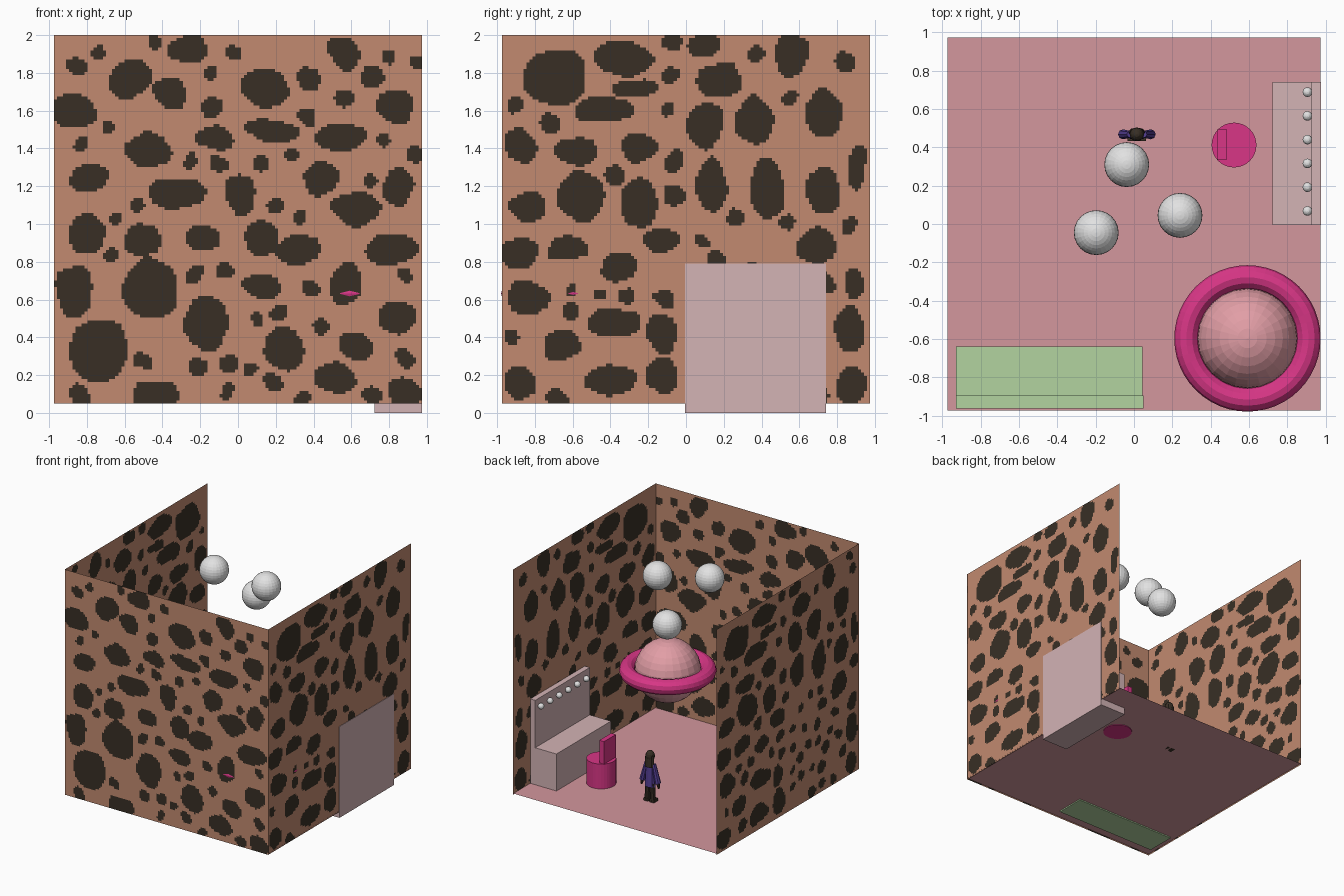
import bpy, bmesh, math, random
from mathutils import Matrix, Vector, noise

if "Cube" in bpy.data.objects:
    bpy.data.objects.remove(bpy.data.objects["Cube"])

random.seed(4)


def material(name, r, g, b):
    m = bpy.data.materials.new(name)
    lin = [((c / 255 + 0.055) / 1.055) ** 2.4 for c in (r, g, b)]
    m.diffuse_color = (*lin, 1)
    m.use_nodes = True
    m.node_tree.nodes["Principled BSDF"].inputs["Base Color"].default_value = m.diffuse_color
    return m


TAN = material("tan wall", 194, 138, 112)
DARK = material("dark brown", 56, 47, 37)
ROSE = material("rose floor", 211, 151, 157)
MAUVE = material("pale mauve", 211, 179, 181)
GREEN = material("soft green", 178, 212, 160)
MAGENTA = material("magenta", 216, 54, 134)
PINK = material("pink shell", 226, 158, 166)
WHITE = material("lamp white", 226, 226, 226)
PURPLE = material("purple cloth", 84, 62, 146)


def finish(name, bm, *mats):
    me = bpy.data.meshes.new(name)
    bm.to_mesh(me)
    bm.free()
    for m in mats:
        me.materials.append(m)
    ob = bpy.data.objects.new(name, me)
    bpy.context.collection.objects.link(ob)
    return ob


def box(name, lo, hi, mat):
    lo, hi = Vector(lo), Vector(hi)
    bm = bmesh.new()
    bmesh.ops.create_cube(bm, size=1, matrix=Matrix.Translation((lo + hi) / 2)
                          @ Matrix.Diagonal((*(hi - lo), 1)))
    return finish(name, bm, mat)


def ball(name, centre, radius, mat, scale=(1, 1, 1), seg=24, rings=16):
    bm = bmesh.new()
    bmesh.ops.create_uvsphere(bm, u_segments=seg, v_segments=rings, radius=radius,
                              matrix=Matrix.Translation(centre) @ Matrix.Diagonal((*scale, 1)))
    return finish(name, bm, mat)


def rod(name, a, b, r1, r2, mat, sides=8, flat=1.0):
    """Tapered cylinder from a to b, optionally flattened in depth."""
    a, b = Vector(a), Vector(b)
    turn = (b - a).to_track_quat('Z', 'Y').to_matrix().to_4x4()
    bm = bmesh.new()
    bmesh.ops.create_cone(bm, cap_ends=True, segments=sides, radius1=r1, radius2=r2,
                          depth=(b - a).length,
                          matrix=Matrix.Translation((a + b) / 2) @ turn)
    mid = (a.y + b.y) / 2
    for v in bm.verts:
        v.co.y = mid + (v.co.y - mid) * flat
    return finish(name, bm, mat)


# Main leopard spots: across, height, half width, half height
FRONT_SPOTS = [
    (-.57, 1.77, .13, .10), (-.26, 1.93, .10, .06), (.14, 1.72, .13, .11), (.57, 1.90, .09, .09),
    (-.86, 1.60, .12, .08), (-.36, 1.68, .09, .09), (-.48, 1.39, .12, .09), (-.12, 1.46, .10, .07),
    (.17, 1.49, .14, .05), (.84, 1.62, .10, .11), (.54, 1.47, .14, .07), (-.79, 1.24, .11, .07),
    (-.32, 1.16, .15, .08), (.01, 1.15, .07, .11), (.44, 1.24, .10, .09), (.63, 1.08, .13, .08),
    (.84, 1.20, .08, .10), (-.80, .95, .10, .10), (-.51, .91, .10, .09), (-.18, .92, .09, .07),
    (.13, .93, .09, .09), (.32, .87, .12, .08), (.82, .86, .14, .09), (-.46, .66, .15, .16),
    (-.87, .65, .09, .14), (-.17, .48, .12, .15), (.57, .68, .09, .11), (-.74, .33, .16, .17),
    (.25, .34, .12, .11), (.12, .67, .10, .07), (.62, .36, .10, .08), (.52, .18, .12, .08),
    (.84, .50, .10, .09), (-.44, .10, .12, .07), (.88, .12, .09, .08)]
SIDE_SPOTS = [
    (-.70, 1.78, .17, .15), (-.33, 1.88, .17, .09), (-.44, 1.60, .16, .08), (-.27, 1.72, .12, .05),
    (.18, 1.77, .12, .09), (.56, 1.88, .08, .11), (.10, 1.94, .08, .06), (.73, 1.59, .10, .13),
    (.36, 1.54, .10, .13), (.10, 1.52, .10, .13), (-.88, 1.40, .09, .09), (-.58, 1.38, .12, .07),
    (-.25, 1.40, .10, .08), (-.56, 1.15, .13, .14), (-.84, 1.10, .11, .08), (-.25, 1.12, .09, .13),
    (.13, 1.22, .08, .14), (.43, 1.19, .08, .16), (.73, 1.18, .09, .12), (.91, 1.30, .05, .12),
    (-.88, .85, .10, .09), (-.62, .86, .11, .07), (-.13, .92, .10, .07), (.70, .88, .11, .10),
    (-.36, .78, .10, .07), (-.83, .60, .11, .10), (-.37, .48, .14, .08), (-.66, .36, .10, .09),
    (-.13, .42, .07, .10), (-.40, .18, .14, .08), (-.12, .20, .09, .11), (.87, .45, .08, .12),
    (-.88, .15, .09, .09), (.89, .68, .06, .08), (.87, .15, .08, .10)]


def spotted_wall(name, origin, across, spots, cells=120):
    """Upright sheet whose cells turn dark inside wobbly ellipses."""
    spots = list(spots)
    for _ in range(500):  # small spots fill the gaps
        u, z, r = random.uniform(-.95, .95), random.uniform(.08, 1.97), random.uniform(.035, .06)
        if all(math.hypot((u - a) / (c + r + .03), (z - b) / (d + r + .03)) > 1
               for a, b, c, d in spots):
            spots.append((u, z, r, r))
    bm = bmesh.new()
    bmesh.ops.create_grid(bm, x_segments=cells, y_segments=cells, size=.975,
                          matrix=Matrix.Translation((0, 1.025, 0)))
    for f in bm.faces:
        c = f.calc_center_median()
        w = noise.noise_vector(c * 7 + Vector(origin) * 5) * .03
        u, z = c.x + w.x, c.y + w.y
        f.material_index = int(any(((u - a) / p) ** 2 + ((z - b) / q) ** 2 < 1
                                   for a, b, p, q in spots))
    for v in bm.verts:
        v.co = Vector(origin) + Vector(across) * v.co.x + Vector((0, 0, v.co.y))
    finish(name, bm, TAN, DARK)


# Room shell, open at the back and top
spotted_wall("front_wall", (0, -.975, 0), (1, 0, 0), FRONT_SPOTS)
spotted_wall("right_wall", (.972, 0, 0), (0, 1, 0), SIDE_SPOTS)
spotted_wall("left_wall", (-.975, 0, 0), (0, -1, 0), SIDE_SPOTS)
bm = bmesh.new()
bmesh.ops.create_grid(bm, x_segments=1, y_segments=1, size=.973,
                      matrix=Matrix.Translation((0, 0, .06)))
finish("floor", bm, ROSE)

# Vanity table with a row of bulbs
box("vanity_base", (.722, -.005, 0), (.975, .741, .38), MAUVE)
box("vanity_panel", (.925, -.005, .38), (.975, .741, .79), MAUVE)
for i in range(6):
    ball(f"vanity_bulb_{i + 1}", (.905, .068 + i * .124, .725), .025, WHITE, seg=16, rings=8)

# Stool with a small backrest
rod("stool_seat", (.522, .412, .055), (.522, .412, .275), .117, .117, MAGENTA, 32)
box("stool_back", (.437, .335, .27), (.482, .497, .47), MAGENTA)

# Sofa against the front wall
box("sofa_seat", (-.93, -.895, .05), (.045, -.64, .27), GREEN)
box("sofa_back", (-.93, -.962, .062), (.05, -.895, .52), GREEN)

# Saucer: sphere with a ring swept round it
HUB = (.592, -.597, .632)
ball("saucer_body", HUB, .262, PINK)
bpy.ops.mesh.primitive_torus_add(location=HUB, major_radius=.319, minor_radius=.063,
                                 major_segments=48, minor_segments=12)
ring = bpy.context.object
ring.name = "saucer_ring"
ring.data.materials.append(MAGENTA)

# Hanging globe lamps
for i, p in enumerate([(-.038, .31, 1.54), (.24, .045, 1.79), (-.197, -.045, 1.85)]):
    ball(f"globe_lamp_{i + 1}", p, .117, WHITE)

# Small figure: dark hair and trousers, purple coat
X, Y = .015, .468
rod("figure_coat", (X, Y, .19), (X, Y, .40), .05, .036, PURPLE, 8, .65)
ball("figure_head", (X, Y, .452), .042, DARK, (.9, .85, 1.1), 12, 8)
rod("figure_hair", (X, Y + .012, .36), (X, Y + .008, .46), .045, .04, DARK, 8, .55)
for side, s in (("left", -1), ("right", 1)):
    rod(f"figure_{side}_leg", (X + s * .026, Y, .06), (X + s * .022, Y, .22), .022, .025, DARK)
    box(f"figure_{side}_shoe", (X + s * .028 - .02, Y - .035, .06),
        (X + s * .028 + .02, Y + .02, .085), DARK)
    rod(f"figure_{side}_sleeve", (X + s * .035, Y, .385), (X + s * .073, Y, .23),
        .018, .026, PURPLE, 8)
    rod(f"figure_{side}_hand", (X + s * .072, Y, .235), (X + s * .084, Y, .19), .016, .01, DARK, 6)
